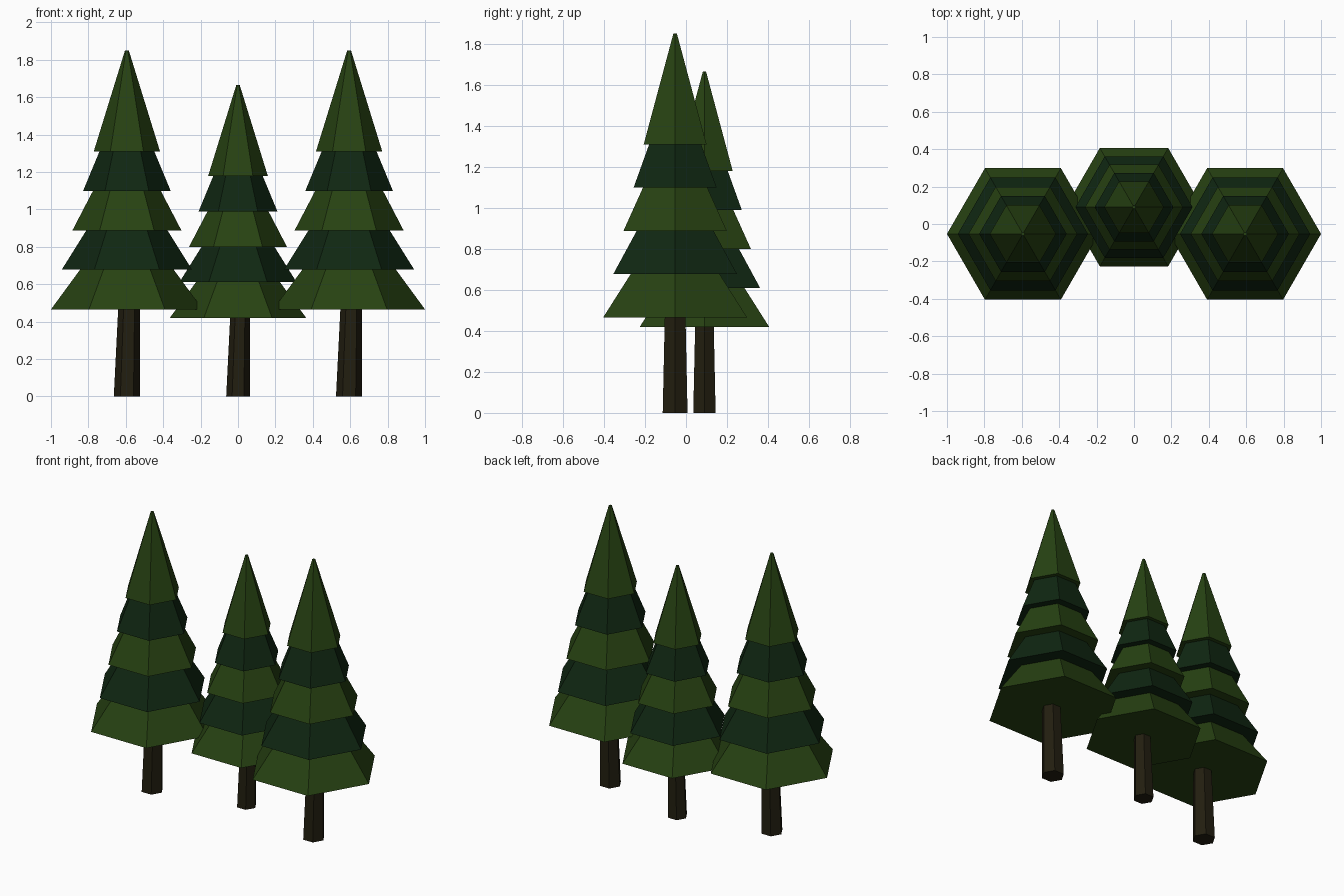
import bpy, bmesh, math
from mathutils import Vector

if "Cube" in bpy.data.objects:
    bpy.data.objects.remove(bpy.data.objects["Cube"])


def material(name, rgb):
    m = bpy.data.materials.new(name)
    m.diffuse_color = (*rgb, 1.0)
    m.use_nodes = True
    m.node_tree.nodes["Principled BSDF"].inputs["Base Color"].default_value = m.diffuse_color
    return m


LIGHT = material("light needle green", (0.020, 0.054, 0.006))
DARK = material("dark needle green", (0.005, 0.020, 0.006))
BARK = material("dark bark", (0.016, 0.013, 0.005))


def hex_frustum(name, mat, base, z0, r0, z1, r1, scale, lean=0.0):
    """Closed six-sided tapered solid, corners on the x axis."""
    bm = bmesh.new()
    rings = []
    for z, r, dx in ((z0, r0, 0.0), (z1, r1, lean)):
        rings.append([bm.verts.new(Vector((
            r * math.cos(i * math.pi / 3) + dx,
            r * math.sin(i * math.pi / 3), z)) * scale) for i in range(6)])
    low, high = rings
    for i in range(6):
        j = (i + 1) % 6
        bm.faces.new((low[i], low[j], high[j], high[i]))
    bm.faces.new(low[::-1])
    bm.faces.new(high)
    me = bpy.data.meshes.new(name)
    bm.to_mesh(me)
    bm.free()
    me.materials.append(mat)
    ob = bpy.data.objects.new(name, me)
    ob.location = (base[0], base[1], 0)
    bpy.context.collection.objects.link(ob)


# bottom height and corner radius of each foliage tier
TIERS = [(0.465, 0.406), (0.678, 0.348), (0.888, 0.291), (1.099, 0.234), (1.31, 0.177)]


def tree(label, x, y, scale):
    # slightly leaning trunk
    hex_frustum(label + "_trunk", BARK, (x, y), 0, 0.07, 0.52, 0.057, scale, 0.013)
    # stacked cones in alternating greens
    for i, (z, r) in enumerate(TIERS):
        hex_frustum(f"{label}_foliage_{i + 1}", DARK if i % 2 else LIGHT,
                    (x, y), z, r, z + 0.54, 0.01, scale)


tree("left_tree", -0.594, -0.053, 1.0)
tree("middle_tree", 0.0, 0.09, 0.9)
tree("right_tree", 0.594, -0.053, 1.0)
